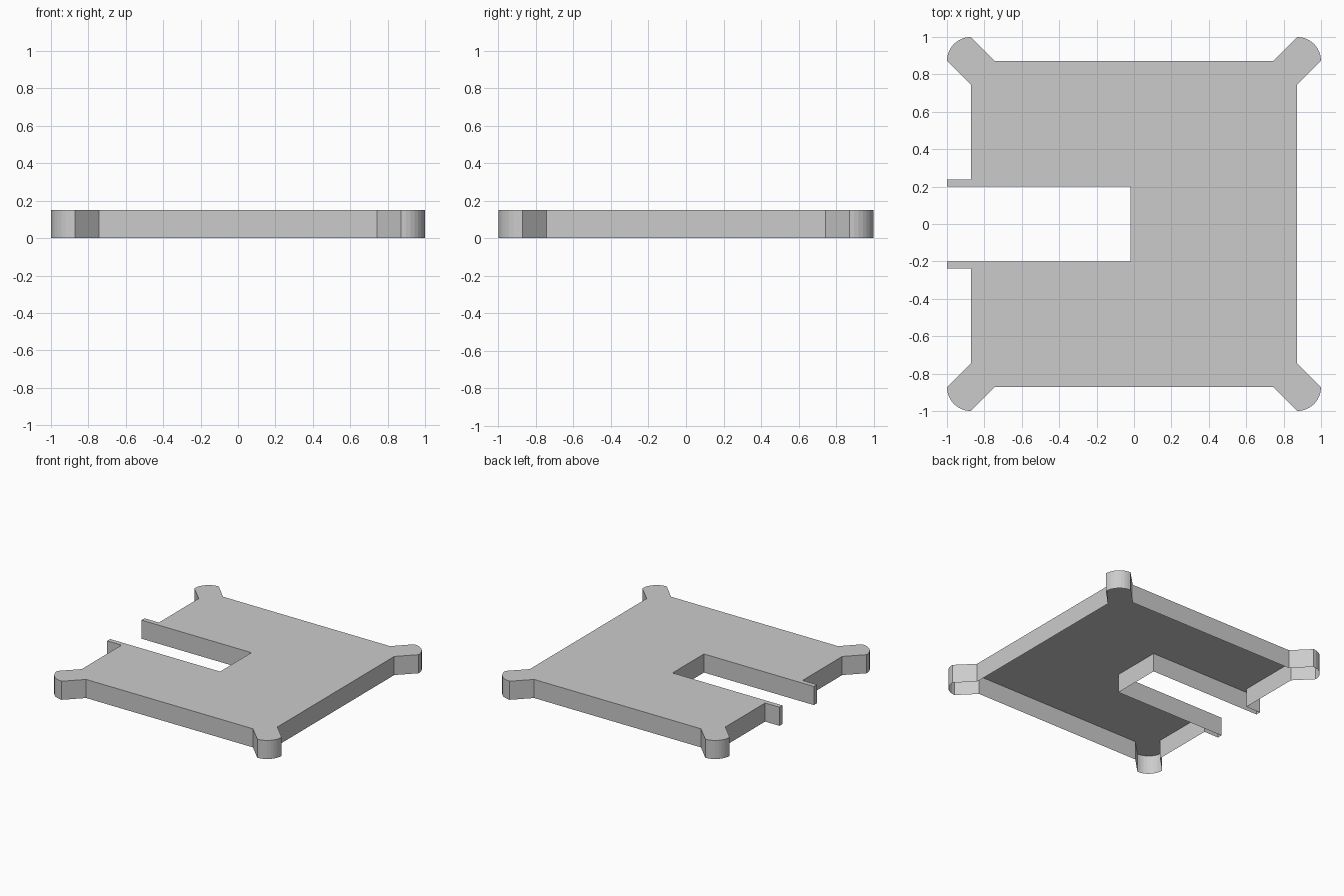
import bpy, bmesh
from math import sin, cos, radians
from mathutils import Matrix, Vector

cube = bpy.data.objects.get("Cube")
if cube:
    bpy.data.objects.remove(cube, do_unlink=True)

BODY = 0.872      # half side of the square plate
LEG = 0.128       # radius of the rounded corner ears
HEIGHT = 0.15
ARC_STEPS = 8

# Flat grey finish
grey = bpy.data.materials.new("plain grey")
grey.use_nodes = True
color = (0.6, 0.6, 0.6, 1)
grey.diffuse_color = color
grey.node_tree.nodes["Principled BSDF"].inputs["Base Color"].default_value = color


def corner_ear(quarter):
    """Rounded diagonal ear, counterclockwise, turned to one of four corners."""
    points = [Vector((BODY, BODY - LEG, 0))]
    for i in range(ARC_STEPS + 1):
        a = radians(90 * i / ARC_STEPS)
        points.append(Vector((BODY + LEG * cos(a), BODY + LEG * sin(a), 0)))
    points.append(Vector((BODY - LEG, BODY, 0)))
    turn = Matrix.Rotation(radians(90 * quarter), 3, 'Z')
    return [turn @ p for p in points]


# Slot with two thin guide tabs reaching past the edge
half_slot = [(-BODY, 0.238), (-1, 0.238), (-1, 0.2), (-0.02, 0.2)]
slot = half_slot + [(x, -y) for x, y in reversed(half_slot)]

outline = corner_ear(0) + corner_ear(1)
outline += [Vector((x, y, 0)) for x, y in slot]
outline += corner_ear(2) + corner_ear(3)

# Cover: top face with thin side walls, open underneath
bm = bmesh.new()
top = [bm.verts.new((p.x, p.y, HEIGHT)) for p in outline]
base = [bm.verts.new((p.x, p.y, 0)) for p in outline]
bm.faces.new(top)
for i in range(len(top)):
    j = (i + 1) % len(top)
    bm.faces.new((base[i], base[j], top[j], top[i]))

mesh = bpy.data.meshes.new("slotted_cover")
bm.to_mesh(mesh)
bm.free()
mesh.materials.append(grey)
cover = bpy.data.objects.new("slotted_cover", mesh)
bpy.context.collection.objects.link(cover)
